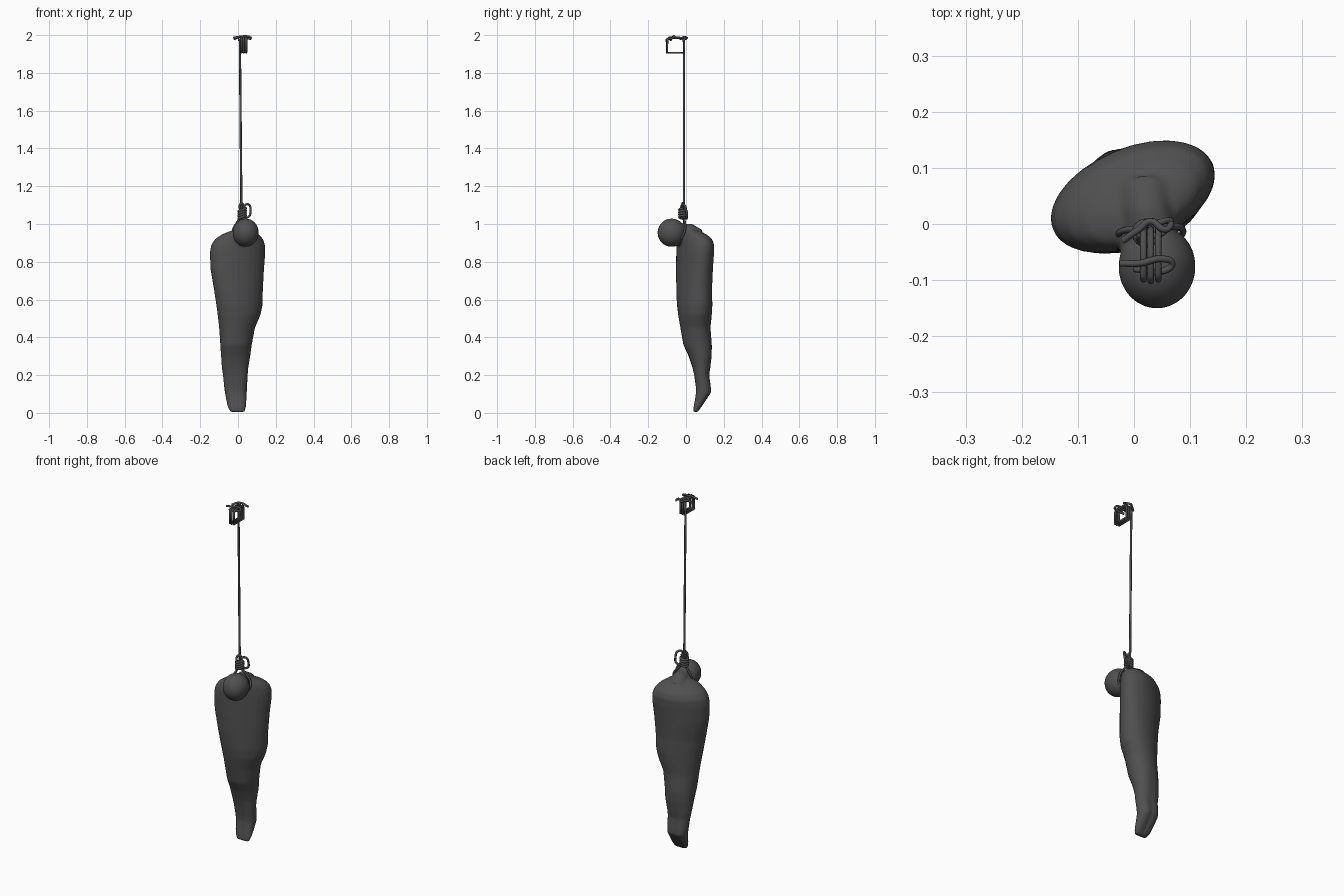
import bpy, bmesh
from math import sin, cos, pi
from mathutils import Vector, Matrix

if "Cube" in bpy.data.objects:
    bpy.data.objects.remove(bpy.data.objects["Cube"])


def material(name, rgb):
    m = bpy.data.materials.new(name)
    m.use_nodes = True
    m.diffuse_color = (*rgb, 1)
    m.node_tree.nodes["Principled BSDF"].inputs["Base Color"].default_value = (*rgb, 1)
    return m


cloth = material("dark grey cloth", (0.08, 0.08, 0.08))
cord = material("dark grey cord", (0.08, 0.08, 0.08))


def loft(bm, rings, sides=28):
    """Skin a list of point loops and close both ends."""
    loops = [[bm.verts.new(p) for p in ring] for ring in rings]
    for a, b in zip(loops, loops[1:]):
        for i in range(sides):
            j = (i + 1) % sides
            bm.faces.new((a[i], a[j], b[j], b[i]))
    bm.faces.new(loops[0][::-1])
    bm.faces.new(loops[-1])


def body_ring(z, x0, x1, y0, y1, skew, pinch, sides=28):
    """Skewed oval that fills the given extents, pinched between the legs."""
    ring = []
    for i in range(sides):
        t = 2 * pi * i / sides
        y = (y0 + y1) / 2 + (y1 - y0) / 2 * sin(t + skew) * (1 - pinch * (1 - abs(cos(t))) ** 2)
        ring.append((((x0 + x1) / 2 + (x1 - x0) / 2 * cos(t)), y, z))
    return ring


# Wrapped body: z, x range, y range, skew, pinch
sections = [
    (0.005, -0.04, 0.035, 0.035, 0.065, 0, 0.3),
    (0.03, -0.055, 0.043, 0.035, 0.085, 0, 0.3),
    (0.07, -0.063, 0.045, 0.04, 0.115, 0, 0.3),
    (0.11, -0.07, 0.047, 0.045, 0.142, 0, 0.25),
    (0.14, -0.074, 0.048, 0.045, 0.138, 0, 0.2),
    (0.2, -0.08, 0.052, 0.038, 0.128, 0, 0.15),
    (0.24, -0.086, 0.055, 0.03, 0.133, 0.05, 0.1),
    (0.3, -0.09, 0.065, 0.01, 0.14, 0.1, 0.08),
    (0.36, -0.094, 0.073, -0.017, 0.14, 0.1, 0.05),
    (0.45, -0.1, 0.09, -0.03, 0.13, 0.15, 0),
    (0.52, -0.108, 0.12, -0.042, 0.137, 0.2, 0),
    (0.57, -0.115, 0.13, -0.048, 0.14, 0.25, 0),
    (0.65, -0.127, 0.132, -0.052, 0.138, 0.3, 0),
    (0.76, -0.146, 0.138, -0.053, 0.143, 0.35, 0),
    (0.85, -0.149, 0.145, -0.052, 0.149, 0.4, 0),
    (0.89, -0.142, 0.143, -0.05, 0.149, 0.4, 0),
    (0.92, -0.122, 0.133, -0.045, 0.138, 0.4, 0),
    (0.945, -0.085, 0.112, -0.04, 0.11, 0.4, 0),
    (0.965, -0.035, 0.08, -0.03, 0.065, 0.3, 0),
    (0.975, 0, 0.06, -0.015, 0.035, 0.2, 0),
]
bm = bmesh.new()
loft(bm, [body_ring(*s) for s in sections])

# Neck bent forward, then the bowed head
neck = [(0.02, 0.06, 0.92, 0.055), (0.025, 0.01, 0.965, 0.042), (0.035, -0.06, 0.965, 0.042)]
rings = []
for x, y, z, r in neck:
    turn = Matrix.Rotation(pi / 3, 3, "X")
    rings.append([Vector((x, y, z)) + turn @ Vector((r * cos(2 * pi * i / 28), r * sin(2 * pi * i / 28), 0))
                  for i in range(28)])
loft(bm, rings)
bmesh.ops.create_uvsphere(bm, u_segments=32, v_segments=20, radius=1,
                          matrix=Matrix.Translation((0.041, -0.076, 0.954)) @ Matrix.Diagonal((0.069, 0.075, 0.075, 1)))
bmesh.ops.recalc_face_normals(bm, faces=bm.faces)
mesh = bpy.data.meshes.new("wrapped_figure")
bm.to_mesh(mesh)
bm.free()
figure = bpy.data.objects.new("wrapped_figure", mesh)
bpy.context.collection.objects.link(figure)
mesh.materials.append(cloth)
remesh = figure.modifiers.new("blend", "REMESH")
remesh.mode = "VOXEL"
remesh.voxel_size = 0.007
remesh.use_smooth_shade = True
smooth = figure.modifiers.new("soften", "SMOOTH")
smooth.factor = 0.5
smooth.iterations = 4


def rope(name, points, closed=False, radius=0.006, kind="POLY"):
    """Round cord through the given points."""
    cu = bpy.data.curves.new(name, "CURVE")
    cu.dimensions = "3D"
    cu.bevel_depth = radius
    cu.bevel_resolution = 2
    cu.use_fill_caps = True
    cu.resolution_u = 6
    if kind == "POLY":
        sp = cu.splines.new("POLY")
        sp.points.add(len(points) - 1)
        for p, co in zip(sp.points, points):
            p.co = (*co, 1)
        sp.use_smooth = True
    else:
        sp = cu.splines.new("BEZIER")
        sp.bezier_points.add(len(points) - 1)
        for p, co in zip(sp.bezier_points, points):
            p.co = co
            p.handle_left_type = p.handle_right_type = "AUTO"
    sp.use_cyclic_u = closed
    cu.materials.append(cord)
    ob = bpy.data.objects.new(name, cu)
    bpy.context.collection.objects.link(ob)
    return ob


# Long hanging rope
rope("hanging_rope", [(0.02, -0.01, 1.03), (0.018, -0.01, 1.1), (0.01, -0.01, 1.96), (0.016, -0.015, 1.98)])

# Square wraps at the top
for i, x in enumerate((0.017, 0.03, 0.043)):
    y = -0.099 - 0.003 * (i % 2)
    rope(f"top_wrap_{i + 1}", [(x, -0.01, 1.907), (x, -0.01, 1.97), (x, -0.02, 1.986), (x, y + 0.012, 1.986),
                               (x, y, 1.976), (x, y, 1.907)], closed=True)

# Cross tie over the wraps, with a loose end
rope("top_cross_tie", [(-0.025, -0.07, 1.985), (0.01, -0.07, 1.991), (0.05, -0.062, 1.993),
                       (0.068, -0.07, 1.985), (0.055, -0.083, 1.982), (0.0, -0.08, 1.975)], kind="BEZIER")
rope("top_back_tie", [(-0.02, -0.03, 1.978), (0.008, -0.01, 1.99), (0.03, 0.005, 1.985),
                      (0.055, -0.01, 1.988), (0.068, 0.0, 1.978)], kind="BEZIER")

# Coiled knot above the neck
coil = []
for i in range(64):
    t = i / 63
    a = t * 4 * 2 * pi
    coil.append((0.022 + 0.019 * cos(a), -0.016 + 0.019 * sin(a), 1.028 + 0.05 * t + 0.005 * cos(a)))
rope("knot_coil", coil, radius=0.007)
rope("knot_top", [(0.012, -0.03, 1.07), (0.01, -0.022, 1.1), (0.02, -0.016, 1.11),
                  (0.028, -0.012, 1.095), (0.03, -0.005, 1.06)], kind="BEZIER")

# Loose loop beside the knot
rope("knot_loose_loop", [(0.025, -0.015, 1.075), (0.042, -0.02, 1.103), (0.06, -0.008, 1.1),
                         (0.066, 0.002, 1.07), (0.06, 0.006, 1.042), (0.035, 0.0, 1.03)], kind="BEZIER")

# Noose slung around the neck
rope("neck_noose", [(0.022, -0.012, 1.03), (-0.01, -0.01, 1.0), (-0.027, -0.018, 0.96), (-0.008, -0.034, 0.91),
                    (0.035, -0.042, 0.89), (0.075, -0.03, 0.915), (0.086, -0.008, 0.96), (0.06, -0.005, 1.0)],
     closed=True, kind="BEZIER")
